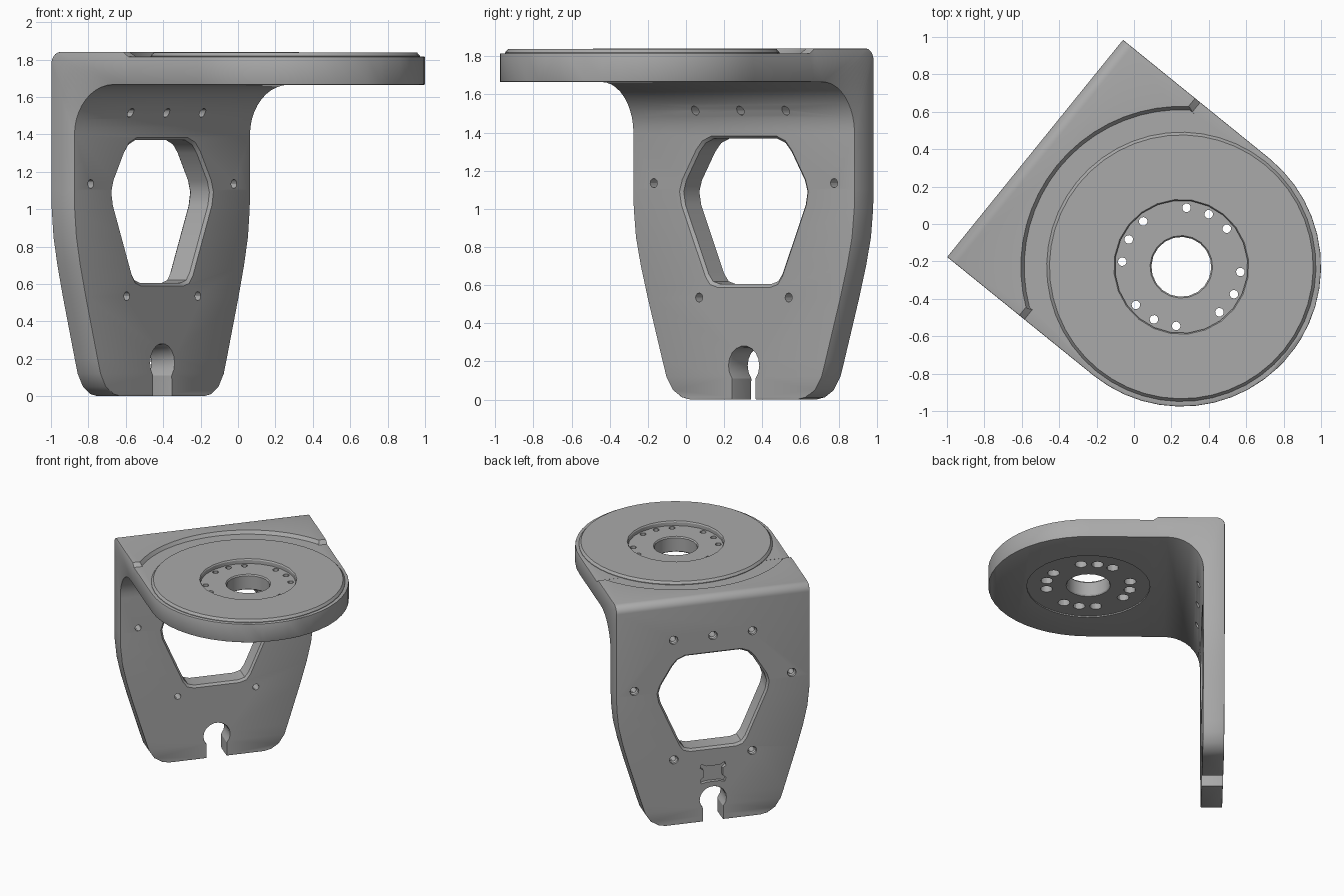
import bpy, bmesh
from math import sin, cos, radians, sqrt
from mathutils import Matrix

cube = bpy.data.objects.get("Cube")
if cube:
    bpy.data.objects.remove(cube)

# Working frame: origin on the flange axis, upright plate at +y, then turned
BACK, INNER, TOP, FLOOR, UNDER = 1.006, 0.846, 1.84, 1.815, 1.665
R = 0.747

grey = bpy.data.materials.new("machined grey")
grey.use_nodes = True
grey.diffuse_color = (0.4, 0.4, 0.4, 1)
grey.node_tree.nodes["Principled BSDF"].inputs["Base Color"].default_value = (0.4, 0.4, 0.4, 1)


def skin(bm, rings):
    """Join equal rings of points into a closed solid."""
    loops = [[bm.verts.new(p) for p in ring] for ring in rings]
    n = len(loops[0])
    for a, b in zip(loops, loops[1:]):
        for i in range(n):
            j = (i + 1) % n
            bm.faces.new((a[i], a[j], b[j], b[i]))
    bm.faces.new(loops[0])
    bm.faces.new(loops[-1])


def loft(bm, outline, rings, centre=(0, 0), axis="z"):
    """Scale an outline through (scale, position) rings along an axis."""
    cx, cy = centre
    out = []
    for s, d in rings:
        pts = [(cx + s * u, cy + s * v) for u, v in outline]
        out.append([(u, v, d) if axis == "z" else (u, d, v) for u, v in pts])
    skin(bm, out)


def circle(n):
    return [(cos(radians(360 * i / n)), sin(radians(360 * i / n))) for i in range(n)]


def mirror(half):
    """Complete a half outline across the vertical centre line."""
    return half + [(-u, v) for u, v in reversed(half)]


def finish(bm, name):
    bmesh.ops.recalc_face_normals(bm, faces=bm.faces)
    mesh = bpy.data.meshes.new(name)
    bm.to_mesh(mesh)
    bm.free()
    ob = bpy.data.objects.new(name, mesh)
    bpy.context.collection.objects.link(ob)
    mesh.materials.append(grey)
    return ob


def apply(ob, mod):
    bpy.context.view_layer.objects.active = ob
    bpy.ops.object.modifier_apply(modifier=mod.name)


def combine(ob, bm, operation):
    tool = finish(bm, "cutter")
    tool.hide_render = True
    mod = ob.modifiers.new("cut", "BOOLEAN")
    mod.operation, mod.solver, mod.object = operation, "EXACT", tool
    apply(ob, mod)
    bpy.data.objects.remove(tool)


# Bracket body: one bent sheet, as (half width, inner point, outer point)
stations = []
for z, w in [(0, .36), (.012, .42), (.05, .48), (.12, .525), (.2, .55), (.53, .65),
             (.7, .697), (.85, .73), (1.0, .745), (1.1, R)]:
    stations.append((w, (INNER, z), (BACK, z)))
inner_r, outer_r, steps = 0.27, 0.06, 10
for i in range(steps + 1):
    a = radians(90 * i / steps)
    stations.append((R, (INNER - inner_r + inner_r * cos(a), UNDER - inner_r + inner_r * sin(a)),
                     (BACK - outer_r + outer_r * cos(a), TOP - outer_r + outer_r * sin(a))))
for y, z in [(.51, TOP), (.475, FLOOR)]:
    stations.append((R, (y, UNDER), (y, z)))
for i in range(13):
    a = radians(min(7.5 * i, 86.25))
    stations.append((R * cos(a), (-R * sin(a), UNDER), (-R * sin(a), FLOOR)))
bm = bmesh.new()
skin(bm, [[(-w, *p), (w, *p), (w, *q), (-w, *q)] for w, p, q in stations])
body = finish(bm, "bent_bracket")
bevel = body.modifiers.new("edges", "BEVEL")
bevel.width, bevel.segments = 0.014, 2
bevel.limit_method, bevel.angle_limit = "ANGLE", radians(42)
apply(body, bevel)

# Curved relief behind the raised disc
arc_r, start = 0.84, 36
arc = [(arc_r * cos(radians(a)), arc_r * sin(radians(a))) for a in range(start, 181 - start, 6)]
ends = [(-arc[0][0], .46), (arc[0][0], .46)]
bm = bmesh.new()
loft(bm, arc + ends, [(1, FLOOR - .001), (1.03, TOP + .01)])
combine(body, bm, "DIFFERENCE")

# Raised disc
bm = bmesh.new()
loft(bm, circle(48), [(.72, 1.78), (.72, 1.819), (.705, 1.837)])
combine(body, bm, "UNION")

# Large openings: hub recess, underside recess, window, slot, rear pocket
bm = bmesh.new()
loft(bm, circle(24), [(.355, 1.8), (.355, 1.828), (.37, 1.85)])
loft(bm, circle(32), [(.46, 1.6), (.46, UNDER + .01)])
through = [(1.09, INNER - .02), (1.0, INNER + .015), (1.0, BACK - .015), (1.09, BACK + .02)]
window = mirror([(.21, .32), (.27, .295), (.31, .25), (.40, .1), (.418, .04), (.405, -.03),
                 (.25, -.39), (.22, -.43), (.17, -.445)])
loft(bm, window, through, (0, 1.05), "y")
head = [(.1 * cos(radians(a)), .075 + .1 * sin(radians(a))) for a in range(80, -41, -20)]
loft(bm, mirror(head + [(.077, -.01), (.077, -.3)]), through, (0, .1), "y")
pocket = mirror([(.05, .06), (.09, .08), (.1, .05), (.075, .03), (.075, -.03),
                 (.1, -.05), (.09, -.08), (.05, -.07)])
loft(bm, pocket, [(1, BACK - .03), (1, BACK + .02)], (0, .39), "y")
combine(body, bm, "DIFFERENCE")

# Bore, bolt circle with counterbores below, and pin holes in the upright
bm = bmesh.new()
loft(bm, circle(20), [(.19, 1.64), (.16, 1.685), (.16, 1.79), (.175, 1.81)])
for group in range(4):
    for offset in (-22.5, 0, 22.5):
        a = radians(11.5 + 90 * group + offset)
        loft(bm, circle(12), [(.045, 1.6), (.045, 1.74), (.023, 1.74), (.023, 1.9)],
             (.317 * cos(a), .317 * sin(a)))
pins = [(0, 1.515)] + [(s * x, z) for s in (-1, 1)
                       for x, z in [(.305, 1.515), (.608, 1.135), (.302, .535)]]
for pin in pins:
    loft(bm, circle(12), [(.024, .7), (.024, BACK - .03), (.034, BACK - .02), (.034, BACK + .02)],
         pin, "y")
combine(body, bm, "DIFFERENCE")

# Turn into place and smooth the curved faces
body.data.transform(Matrix.Translation((.253, -.229, 0)) @ Matrix.Rotation(radians(51), 4, "Z"))
bpy.ops.object.select_all(action="DESELECT")
body.select_set(True)
bpy.context.view_layer.objects.active = body
bpy.ops.object.shade_smooth_by_angle(angle=radians(30))
